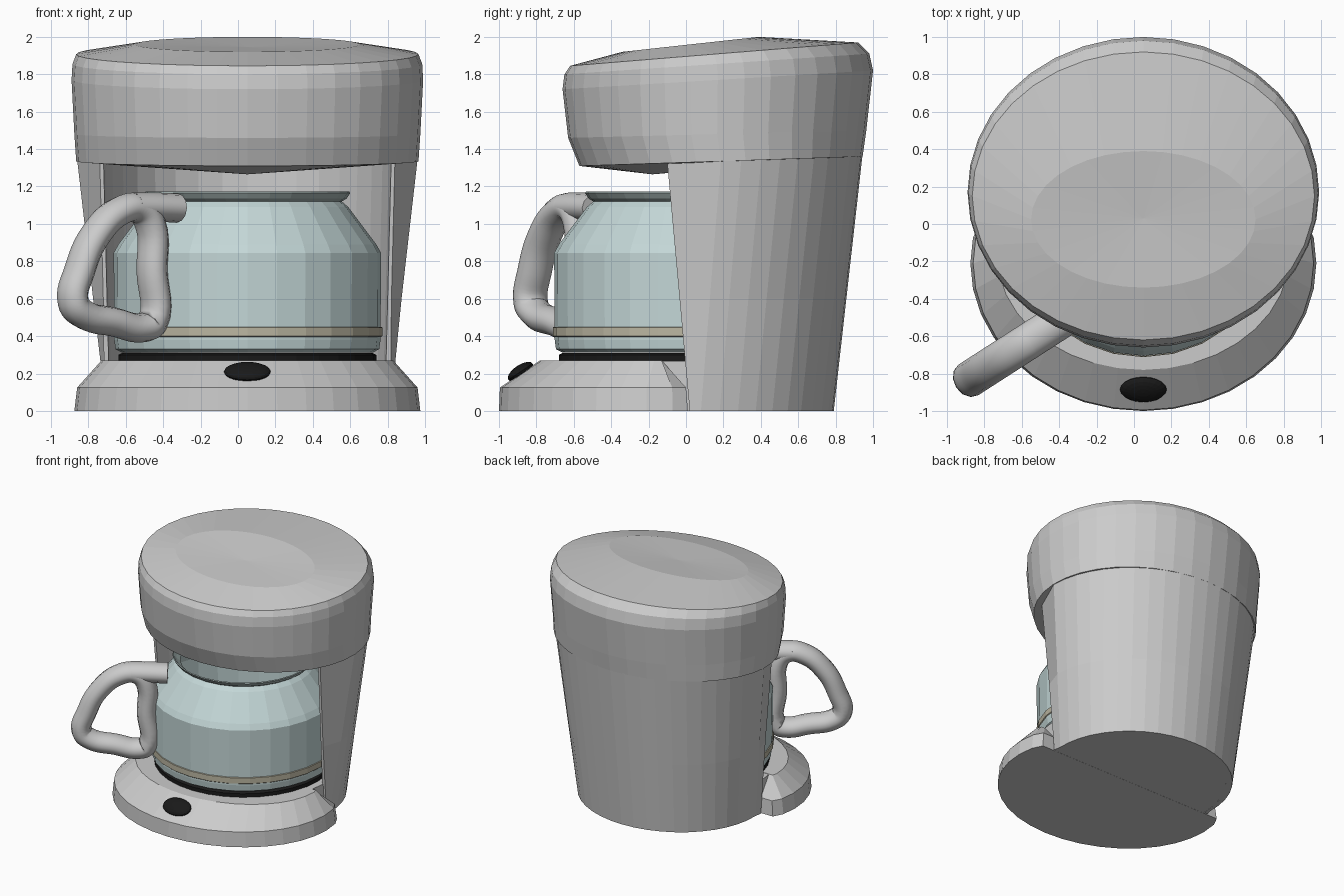
import bpy, bmesh, math
from mathutils import Vector

if "Cube" in bpy.data.objects:
    bpy.data.objects.remove(bpy.data.objects["Cube"])

CX = 0.05  # machine centre line


def material(name, col):
    m = bpy.data.materials.new(name)
    m.diffuse_color = (*col, 1)
    m.use_nodes = True
    m.node_tree.nodes["Principled BSDF"].inputs["Base Color"].default_value = m.diffuse_color
    return m


BLACK = material("black", (0.01, 0.01, 0.01))
GLASS = material("glass", (0.55, 0.68, 0.68))
RIM = material("rim_glass", (0.36, 0.44, 0.43))
GOLD = material("band", (0.5, 0.47, 0.36))


def loft(name, rings, cap_bottom=True, cap_top=True, mat=None):
    """Skin closed rings of equal point count."""
    bm = bmesh.new()
    vs = [[bm.verts.new(p) for p in r] for r in rings]
    n = len(rings[0])
    for a, b in zip(vs, vs[1:]):
        for i in range(n):
            j = (i + 1) % n
            bm.faces.new((a[i], a[j], b[j], b[i]))
    if cap_bottom:
        bm.faces.new(vs[0][::-1])
    if cap_top:
        bm.faces.new(vs[-1])
    bmesh.ops.remove_doubles(bm, verts=bm.verts, dist=1e-5)
    bmesh.ops.recalc_face_normals(bm, faces=bm.faces)
    me = bpy.data.meshes.new(name)
    bm.to_mesh(me)
    bm.free()
    ob = bpy.data.objects.new(name, me)
    bpy.context.collection.objects.link(ob)
    if mat:
        me.materials.append(mat)
    return ob


def ellipse(cy, rx, ry, z_front, z_back=None, n=36, y_max=9, cx=CX):
    """Ring whose height tilts from front to back; y_max flattens its rear."""
    z_back = z_front if z_back is None else z_back
    pts = []
    for i in range(n):
        t = 2 * math.pi * i / n
        f = (math.sin(t) + 1) / 2
        pts.append((cx + rx * math.cos(t), min(cy + ry * math.sin(t), y_max),
                    z_front + (z_back - z_front) * f))
    return pts


def lathe(name, profile, mat, cy=0.01, n=28, cap_bottom=False, cap_top=False):
    return loft(name, [ellipse(cy, r, r, z, n=n) for r, z in profile],
                cap_bottom, cap_top, mat)


# Head: overhanging rounded drum with sloped, slightly dished lid
loft("head", [
    ellipse(-0.18, 0, 0, 1.265),
    ellipse(0.187, 0.915, 0.757, 1.31, 1.36),
    ellipse(0.167, 0.925, 0.797, 1.46, 1.50),
    ellipse(0.17, 0.94, 0.83, 1.72, 1.82),
    ellipse(0.165, 0.935, 0.815, 1.80, 1.91),
    ellipse(0.15, 0.915, 0.77, 1.845, 1.97),
    ellipse(0.025, 0.60, 0.365, 1.92, 2.0),
    ellipse(0.03, 0, 0, 1.945),
], False, False)


# Rear column: horseshoe section that wraps round the jug
def horseshoe(z):
    f = z / 1.38
    cy, rx, ry = 0.10 + 0.055 * f, 0.755 + 0.16 * f, 0.69 + 0.10 * f
    y_front, y_side = 0.02 - 0.125 * f, 0.08 + 0.11 * f
    hw = 0.735 + 0.035 * f
    depth = 0.745 - y_front
    a = math.asin((y_side - cy) / ry)
    corner = max(hw + 0.02, 0.765)
    pts = [(CX + corner, y_front, z)]
    for i in range(23):
        t = a + (math.pi - 2 * a) * i / 22
        pts.append((CX + rx * math.cos(t), cy + ry * math.sin(t), z))
    pts.append((CX - corner, y_front, z))
    for i in range(19):
        t = math.pi * (1 - i / 18)
        pts.append((CX + hw * math.cos(t), y_front + depth * math.sin(t), z))
    return pts


loft("rear_column", [horseshoe(z) for z in (0, 0.6, 1.38)])

# Base with chamfered edge, plus the floor inside the recess
loft("base", [
    ellipse(-0.21, 0.925, 0.79, 0, y_max=0.01),
    ellipse(-0.21, 0.91, 0.785, 0.125, y_max=0.0),
    ellipse(-0.17, 0.78, 0.61, 0.27, y_max=-0.13),
])
lathe("recess_floor", [(0.75, 0.001), (0.75, 0.268)], None, 0, 28, True, True)

# Warming plate
lathe("warming_plate", [(0.69, 0.26), (0.69, 0.30), (0.67, 0.31)], BLACK, 0.01, 32, True, True)

# Power button lying on the front slope
bpy.ops.mesh.primitive_uv_sphere_add(segments=20, ring_count=10, radius=1,
                                     location=(CX, -0.885, 0.21))
button = bpy.context.object
button.name = "power_button"
button.scale = (0.125, 0.078, 0.035)
button.rotation_euler.x = math.radians(34)
button.data.materials.append(BLACK)

# Glass jug, its rim and decorative band
lathe("jug_glass", [(0.67, 0.312), (0.705, 0.33), (0.712, 0.38), (0.715, 0.845), (0.69, 0.89),
                    (0.54, 1.09), (0.505, 1.12)], GLASS, cap_bottom=True)
lathe("jug_rim", [(0.505, 1.12), (0.53, 1.135), (0.55, 1.165), (0.545, 1.172), (0.52, 1.145),
                  (0.49, 1.12)], RIM)
lathe("jug_band", [(0.716, 0.395), (0.722, 0.40), (0.722, 0.447), (0.716, 0.45)], GOLD)

# Jug handle: closed loop plus a stub reaching the rim
handle = bpy.data.curves.new("handle_path", 'CURVE')
handle.dimensions = '3D'
handle.bevel_depth = 0.078
handle.bevel_resolution = 4
handle.resolution_u = 6
handle.use_fill_caps = True


def spline(points, closed):
    s = handle.splines.new('BEZIER')
    s.bezier_points.add(len(points) - 1)
    for bp, (x, z) in zip(s.bezier_points, points):
        bp.co = (x, 0, z)
        bp.handle_left_type = bp.handle_right_type = 'AUTO'
    s.use_cyclic_u = closed


spline([(0, 0.47), (0.0, 0.75), (0.01, 1.0), (0.08, 1.08), (0.2, 1.07), (0.36, 0.94),
        (0.46, 0.75), (0.5, 0.58), (0.44, 0.52), (0.24, 0.475), (0.06, 0.445)], True)
spline([(0.12, 1.09), (0.0, 1.09), (-0.16, 1.085)], False)
tmp = bpy.data.objects.new("handle_helper", handle)
bpy.context.collection.objects.link(tmp)
bpy.context.view_layer.update()
deps = bpy.context.evaluated_depsgraph_get()
me = bpy.data.meshes.new_from_object(tmp.evaluated_get(deps))
bpy.data.objects.remove(tmp)
ob = bpy.data.objects.new("jug_handle", me)
bpy.context.collection.objects.link(ob)
ob.location = (-0.46, -0.56, 0)
ob.rotation_euler.z = math.atan2(-0.54, -0.84)
ob.scale.y = 1.25
me.polygons.foreach_set("use_smooth", [True] * len(me.polygons))
